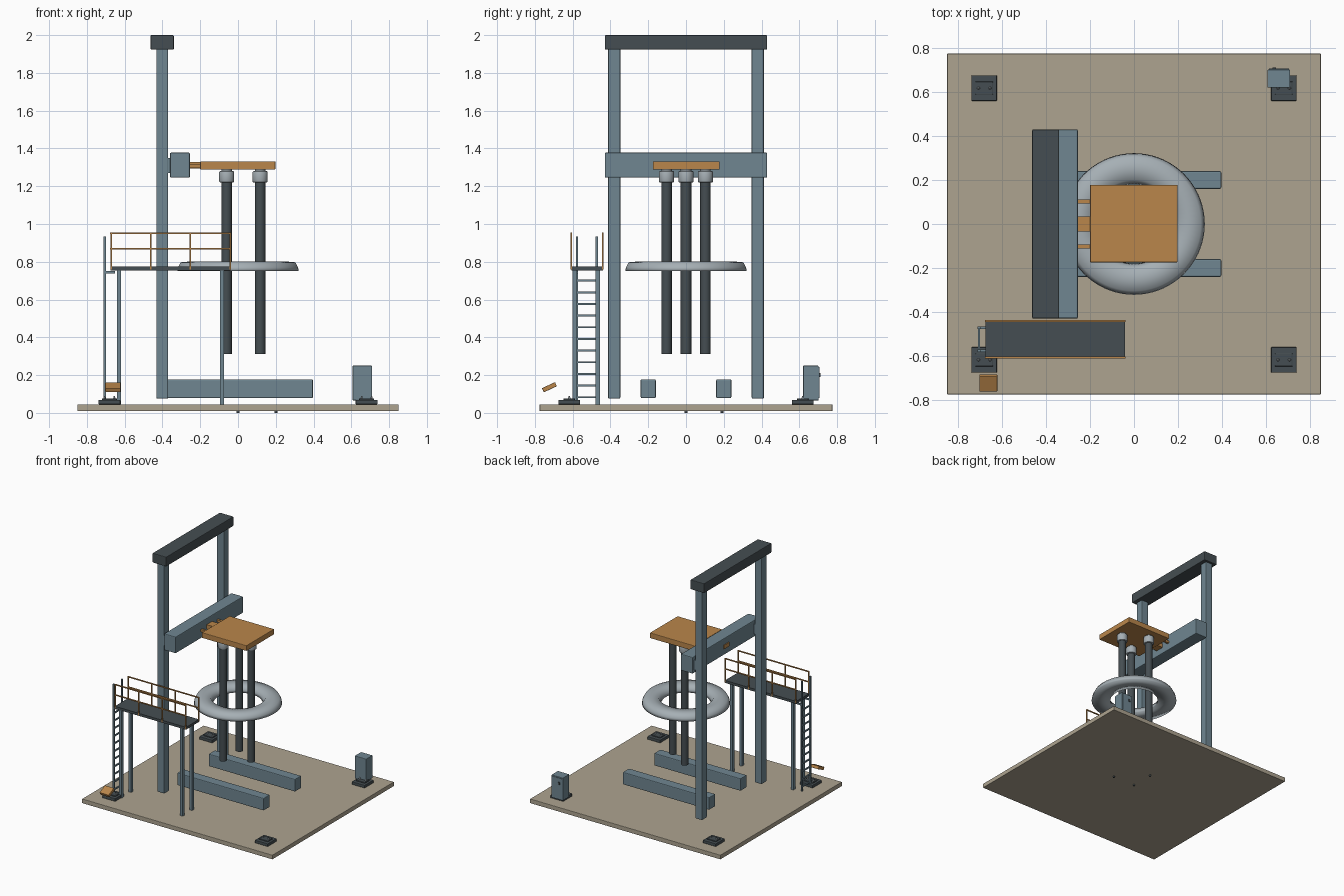
import bpy, bmesh, math
from mathutils import Matrix

if "Cube" in bpy.data.objects:
    bpy.data.objects.remove(bpy.data.objects["Cube"])


def material(name, rgb):
    m = bpy.data.materials.new(name)
    m.diffuse_color = (*rgb, 1)
    m.use_nodes = True
    m.node_tree.nodes["Principled BSDF"].inputs["Base Color"].default_value = m.diffuse_color
    return m


TAN = material("concrete_tan", (0.42, 0.37, 0.28))
STEEL = material("steel_blue", (0.16, 0.24, 0.285))
DARK = material("dark_graphite", (0.06, 0.076, 0.084))
ORANGE = material("safety_orange", (0.49, 0.24, 0.07))
SILVER = material("light_grey", (0.38, 0.43, 0.46))


def finish(name, bm, mat, bevel=0):
    bmesh.ops.recalc_face_normals(bm, faces=bm.faces)
    me = bpy.data.meshes.new(name)
    bm.to_mesh(me)
    bm.free()
    me.materials.append(mat)
    ob = bpy.data.objects.new(name, me)
    bpy.context.collection.objects.link(ob)
    if bevel:
        mod = ob.modifiers.new("edge_bevel", 'BEVEL')
        mod.width = bevel
        mod.segments = 2
    return ob


def add_box(bm, x, y, z):
    """Box from (min, max) ranges on each axis."""
    size = Matrix.Diagonal((x[1] - x[0], y[1] - y[0], z[1] - z[0], 1))
    mid = Matrix.Translation((sum(x) / 2, sum(y) / 2, sum(z) / 2))
    bmesh.ops.create_cube(bm, size=1, matrix=mid @ size)


def box(name, x, y, z, mat, bevel=0):
    bm = bmesh.new()
    add_box(bm, x, y, z)
    return finish(name, bm, mat, bevel)


def around(c, w):
    return (c - w / 2, c + w / 2)


def cylinder(name, x, y, z, r, mat, sides=32, r_top=None, bevel=0):
    bm = bmesh.new()
    bmesh.ops.create_cone(bm, cap_ends=True, segments=sides, radius1=r,
                          radius2=r if r_top is None else r_top, depth=z[1] - z[0],
                          matrix=Matrix.Translation((x, y, sum(z) / 2)))
    for f in bm.faces:
        f.smooth = len(f.verts) == 4 and sides > 8
    return finish(name, bm, mat, bevel)


# Ground slab and the small locating pins beneath it
box("ground_slab", (-0.85, 0.85), (-0.775, 0.775), (0.01, 0.045), TAN, 0.003)
for x, y in ((0, 0), (0.2, 0), (0, 0.19)):
    cylinder("underside_pin", x, y, (0, 0.012), 0.008, DARK, 12)

# Mast frame: two columns, head beam, sliding cross beam with guide shoes
for s in (-1, 1):
    box("mast_column", (-0.432, -0.37), around(s * 0.38, 0.064), (0.075, 1.93), STEEL, 0.006)
    box("guide_shoe", (-0.372, -0.355), around(s * 0.38, 0.06), (1.27, 1.35), STEEL)
    box("floor_beam", (-0.375, 0.397), around(s * 0.2, 0.08), (0.078, 0.178), STEEL, 0.006)
box("mast_head_beam", (-0.463, -0.34), (-0.43, 0.43), (1.923, 2.0), DARK, 0.005)
box("cross_beam", (-0.36, -0.255), (-0.43, 0.43), (1.245, 1.378), STEEL, 0.006)

# Holder plate and its support arms
box("holder_plate", (-0.2, 0.198), (-0.175, 0.178), (1.288, 1.332), ORANGE, 0.004)
box("main_arm", (-0.366, -0.19), around(0, 0.07), (1.295, 1.327), ORANGE)
for s in (-1, 1):
    box("side_arm", (-0.27, -0.19), around(s * 0.103, 0.018), (1.3, 1.318), ORANGE)

# Three hanging rods with their clamps
for x, y in ((0.117, 0), (-0.06, 0.103), (-0.06, -0.103)):
    cylinder("electrode_rod", x, y, (0.313, 1.25), 0.028, DARK)
    cylinder("rod_clamp", x, y, (1.22, 1.28), 0.04, SILVER, bevel=0.006)
    cylinder("clamp_neck", x, y, (1.275, 1.292), 0.028, SILVER)

# Softly shaded ring around the rods
profile = [(0.322, 0.75), (0.318, 0.77), (0.304, 0.797), (0.25, 0.802),
           (0.2, 0.797), (0.184, 0.77), (0.18, 0.75)]
N = 72
bm = bmesh.new()
loops = [[bm.verts.new((r * math.cos(a), r * math.sin(a), z)) for r, z in profile]
         for a in (2 * math.pi * i / N for i in range(N))]
for i in range(N):
    a, b = loops[i], loops[(i + 1) % N]
    for j in range(len(profile)):
        k = (j + 1) % len(profile)
        bm.faces.new((a[j], b[j], b[k], a[k])).smooth = True
finish("cooling_ring", bm, SILVER)

# Service platform, legs and side railings
box("platform_deck", (-0.675, -0.04), (-0.607, -0.44), (0.755, 0.775), DARK)
for x in (-0.63, -0.085):
    for y in (-0.588, -0.467):
        box("platform_leg", around(x, 0.021), around(y, 0.024), (0.045, 0.756), STEEL)
for y in (-0.607, -0.441):
    bm = bmesh.new()
    for i in range(4):
        add_box(bm, around(-0.672 + i * 0.21, 0.008), around(y, 0.008), (0.76, 0.955))
    for z in (0.868, 0.951):
        add_box(bm, (-0.677, -0.038), around(y, 0.008), around(z, 0.008))
    finish("railing", bm, ORANGE)

# Access ladder
bm = bmesh.new()
for y in (-0.577, -0.472):
    add_box(bm, around(-0.705, 0.012), around(y, 0.012), (0.048, 0.935))
    add_box(bm, (-0.71, -0.65), around(y, 0.012), around(0.745, 0.012))
for i in range(11):
    add_box(bm, around(-0.705, 0.01), (-0.577, -0.472), around(0.083 + i * 0.0617, 0.01))
finish("ladder", bm, STEEL)

# Anchor pads at the corners
for sx in (-1, 1):
    for sy in (-1, 1):
        x, y = sx * 0.681, sy * 0.618
        box("anchor_pad", around(x, 0.116), around(y, 0.116), (0.045, 0.069), DARK, 0.004)
        box("anchor_hump", around(x, 0.08), around(y, 0.06), (0.066, 0.077), DARK, 0.004)
        for d in (-0.026, 0.026):
            cylinder("anchor_bolt", x + d, y, (0.07, 0.09), 0.009, SILVER, 6, 0.003)

# Control cabinet with rear door and latch
box("control_cabinet", (0.607, 0.71), (0.62, 0.702), (0.066, 0.25), STEEL, 0.004)
box("cabinet_door", (0.614, 0.704), (0.701, 0.706), (0.078, 0.242), STEEL)
box("cabinet_latch", (0.63, 0.645), (0.704, 0.712), (0.19, 0.21), DARK)

# Tilted operator panel near the ladder
panel = box("operator_panel", around(0, 0.082), around(0, 0.076), around(0, 0.024), ORANGE, 0.003)
panel.location = (-0.662, -0.723, 0.136)
panel.rotation_euler = (math.radians(25), 0, 0)
